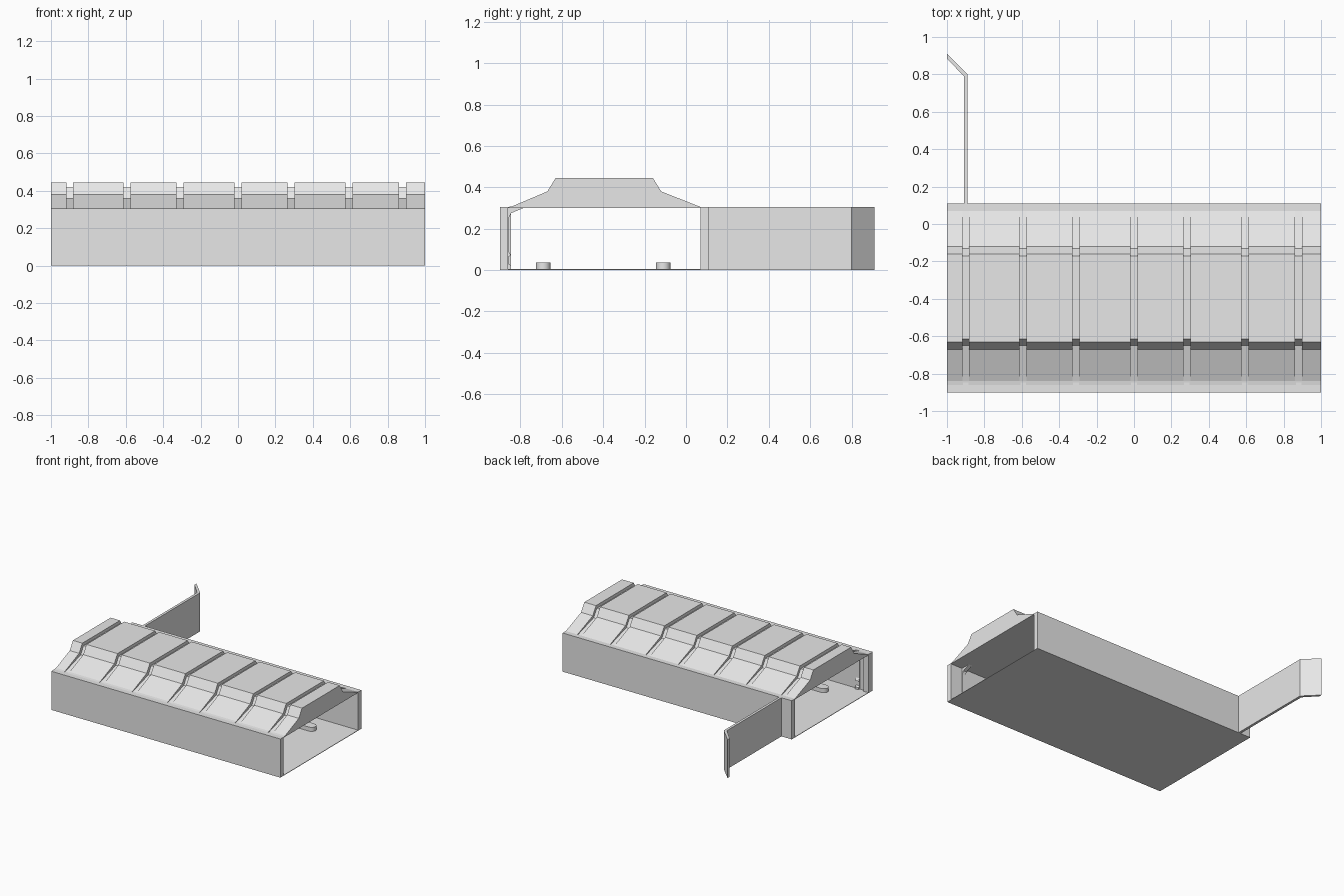
import bpy, bmesh, math
from mathutils import Vector

old = bpy.data.objects.get("Cube")
if old:
    bpy.data.objects.remove(old)

# Single plain finish
grey = bpy.data.materials.new("light_grey")
grey.use_nodes = True
colour = (0.8, 0.8, 0.8, 1)
grey.diffuse_color = colour
grey.node_tree.nodes["Principled BSDF"].inputs["Base Color"].default_value = colour


def prism(name, points, offset):
    """Closed polygon of 3D points swept along an offset vector."""
    bm = bmesh.new()
    face = bm.faces.new([bm.verts.new(p) for p in points])
    swept = bmesh.ops.extrude_face_region(bm, geom=[face])["geom"]
    verts = [g for g in swept if isinstance(g, bmesh.types.BMVert)]
    bmesh.ops.translate(bm, verts=verts, vec=Vector(offset))
    bmesh.ops.recalc_face_normals(bm, faces=bm.faces)
    mesh = bpy.data.meshes.new(name)
    bm.to_mesh(mesh)
    bm.free()
    mesh.materials.append(grey)
    obj = bpy.data.objects.new(name, mesh)
    bpy.context.collection.objects.link(obj)
    return obj


def along_x(name, profile, x0, x1):
    return prism(name, [(x0, y, z) for y, z in profile], (x1 - x0, 0, 0))


def upright(name, plan, z0, z1):
    return prism(name, [(x, y, z0) for x, y in plan], (0, 0, z1 - z0))


def box(name, x0, x1, y0, y1, z0, z1):
    return upright(name, [(x0, y0), (x1, y0), (x1, y1), (x0, y1)], z0, z1)


FRONT, BACK, WALL_TOP = -0.9, 0.11, 0.305

# Floor, side walls and end posts
box("floor", -1, 1, FRONT, BACK, 0, 0.004)
box("front_wall", -0.96, 1, FRONT, -0.86, 0, WALL_TOP)
box("back_wall", -0.96, 1, 0.07, BACK, 0, WALL_TOP)
box("front_post", -1, -0.96, FRONT, -0.845, 0, WALL_TOP)
box("back_post", -1, -0.96, 0.07, BACK, 0, WALL_TOP)

# Wing wall with its angled tip
upright("wing_wall", [(-0.91, 0.1), (-0.89, 0.1), (-0.89, 0.8),
                      (-1, 0.91), (-1, 0.885), (-0.91, 0.79)], 0, WALL_TOP)

# Roof: recessed core with raised panels between the grooves
core = [(-0.86, 0.3), (-0.84, 0.303), (-0.65, 0.36), (-0.615, 0.42),
        (-0.17, 0.42), (-0.13, 0.36), (0.06, 0.303), (0.07, 0.3)]
panel = [(-0.86, 0.3), (-0.86, 0.305), (-0.84, 0.308), (-0.67, 0.38),
         (-0.63, 0.445), (-0.16, 0.445), (-0.12, 0.38), (0.07, 0.305), (0.07, 0.3)]
along_x("roof_core", core, -0.99, 0.99)
grooves = [-0.9, -0.593, -0.31, 0, 0.283, 0.593, 0.88]
edges = [-1] + [g + s * 0.018 for g in grooves for s in (-1, 1)] + [1]
for i in range(0, len(edges), 2):
    along_x(f"roof_panel_{i // 2 + 1}", panel, edges[i], edges[i + 1])

# Brackets inside the front wall, one under each groove
bracket = [(-0.87, 0), (-0.845, 0), (-0.845, 0.02), (-0.857, 0.03), (-0.857, 0.065),
           (-0.845, 0.07), (-0.857, 0.09), (-0.857, 0.25), (-0.845, 0.275),
           (-0.78, 0.302), (-0.87, 0.302)]
for i, x in enumerate(grooves):
    along_x(f"wall_bracket_{i + 1}", bracket, x - 0.015, x + 0.015)

# Round-ended floor bars in two rows
for row, y in (("front", -0.69), ("back", -0.11)):
    for i, x in enumerate((-0.6, 0, 0.6)):
        plan = []
        for k in range(18):
            side = 1 if k < 9 else -1
            a = math.pi * (k % 9 / 8 - 0.5) + (0 if side == 1 else math.pi)
            plan.append((x + side * 0.12 + 0.035 * math.cos(a), y + 0.035 * math.sin(a)))
        bar = upright(f"{row}_floor_bar_{i + 1}", plan, 0, 0.036)
        bpy.ops.object.select_all(action="DESELECT")
        bar.select_set(True)
        bpy.context.view_layer.objects.active = bar
        bpy.ops.object.shade_smooth_by_angle(angle=math.radians(30))
